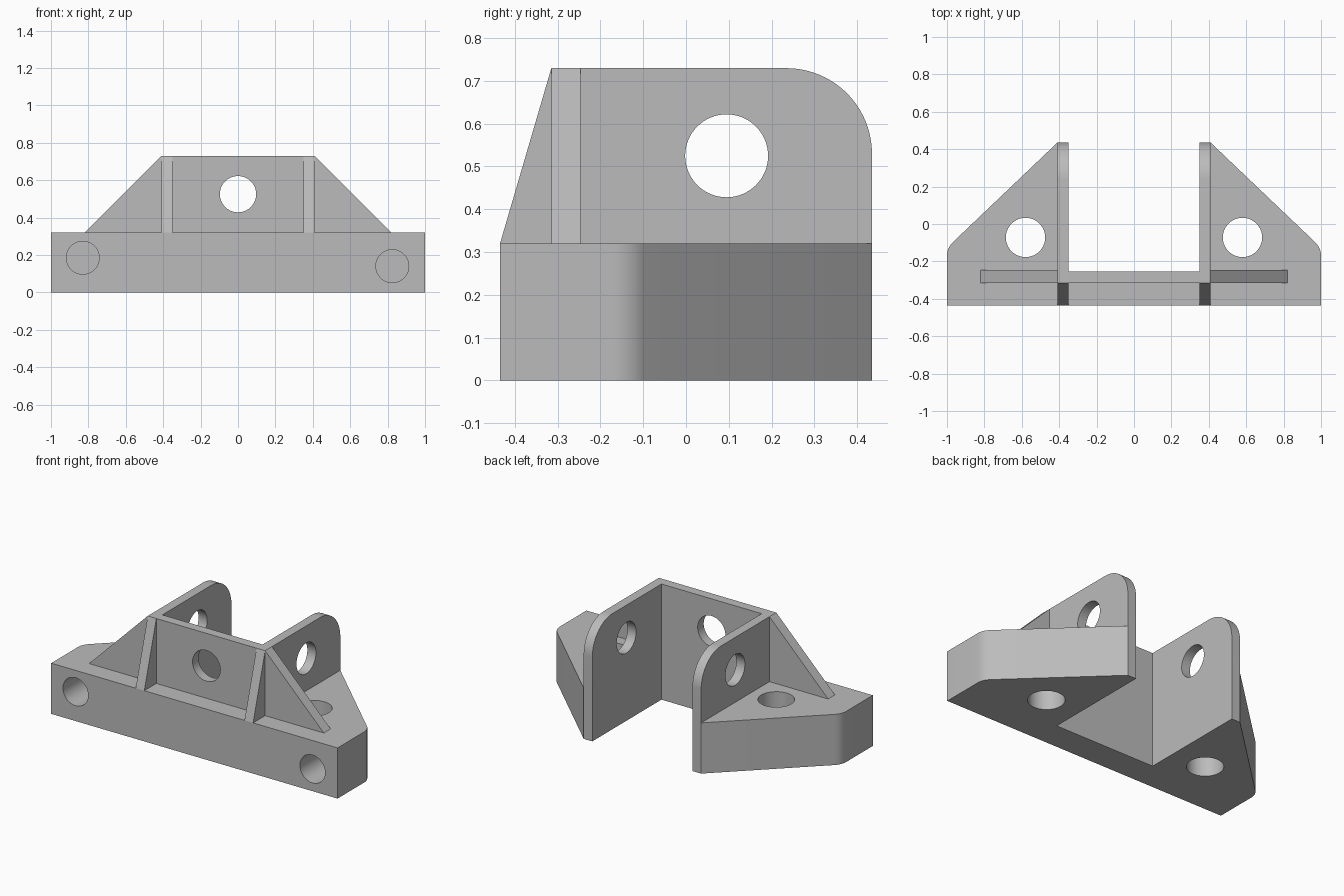
import bpy, bmesh, math
from mathutils import Vector

cube = bpy.data.objects.get("Cube")
if cube:
    bpy.data.objects.remove(cube)

grey = bpy.data.materials.new("plain grey")
grey.use_nodes = True
grey.diffuse_color = (0.5, 0.5, 0.5, 1)
grey.node_tree.nodes["Principled BSDF"].inputs["Base Color"].default_value = (0.5, 0.5, 0.5, 1)

BASE_TOP, TOP = 0.32, 0.73
FRONT, BACK = -0.435, 0.435
INNER, OUTER = 0.35, 0.41          # side plate faces in x
WALL_FRONT, WALL_BACK = -0.315, -0.255
HOLE_Z, HOLE_R = 0.525, 0.097


def place(axis, a, b, t):
    """Turn a profile point (a, b) and a depth t along axis into a position."""
    return {"X": Vector((t, a, b)), "Y": Vector((a, t, b)), "Z": Vector((a, b, t))}[axis]


def prism(name, axis, profile, start, end):
    """Extrude a flat profile along one axis."""
    bm = bmesh.new()
    face = bm.faces.new([bm.verts.new(place(axis, a, b, start)) for a, b in profile])
    new = bmesh.ops.extrude_face_region(bm, geom=[face])["geom"]
    verts = [v for v in new if isinstance(v, bmesh.types.BMVert)]
    bmesh.ops.translate(bm, verts=verts, vec=place(axis, 0, 0, end - start))
    bmesh.ops.recalc_face_normals(bm, faces=bm.faces)
    mesh = bpy.data.meshes.new(name)
    bm.to_mesh(mesh)
    bm.free()
    mesh.materials.append(grey)
    obj = bpy.data.objects.new(name, mesh)
    bpy.context.collection.objects.link(obj)
    return obj


def arc(a, b, r, start, end, steps):
    angles = [math.radians(start + (end - start) * i / steps) for i in range(steps + 1)]
    return [(a + r * math.cos(t), b + r * math.sin(t)) for t in angles]


def drill(obj, axis, a, b, r, start, end):
    """Cut a round hole and remove the cutter."""
    cutter = prism("drill", axis, arc(a, b, r, 0, 360, 64)[:-1], start, end)
    mod = obj.modifiers.new("hole", "BOOLEAN")
    mod.operation, mod.object, mod.solver = "DIFFERENCE", cutter, "EXACT"
    bpy.context.view_layer.objects.active = obj
    bpy.ops.object.modifier_apply(modifier=mod.name)
    bpy.data.objects.remove(cutter)


def smooth(obj):
    bpy.ops.object.select_all(action="DESELECT")
    obj.select_set(True)
    bpy.context.view_layer.objects.active = obj
    bpy.ops.object.shade_smooth_by_angle(angle=math.radians(30))


# Base: notched block with slanted back sides and softened corners
half = [(1, FRONT)] + arc(0.9, -0.17, 0.1, 0, 45, 6)
half += [(OUTER, BACK), (INNER, BACK), (INNER, WALL_BACK)]
base = prism("base", "Z", half + [(-x, y) for x, y in reversed(half)], 0, BASE_TOP)
for x in (-0.58, 0.58):
    drill(base, "Z", x, -0.072, 0.105, -0.1, 0.5)
# Blind bolt holes in the front, at two heights
for x, z in ((-0.83, 0.185), (0.825, 0.14)):
    drill(base, "Y", x, z, 0.088, FRONT - 0.1, FRONT + 0.26)

# Cross wall joining the side plates
wall = prism("cross_wall", "Y", [(-INNER, BASE_TOP), (INNER, BASE_TOP), (INNER, TOP), (-INNER, TOP)],
             WALL_FRONT, WALL_BACK)
drill(wall, "Y", 0, HOLE_Z, HOLE_R, -0.5, 0)
parts = [base, wall]

for side, s in (("right", -1), ("left", 1)):
    # Side plate with a rounded back corner and a pin hole
    outline = [(WALL_FRONT, BASE_TOP), (BACK, BASE_TOP)]
    outline += arc(BACK - 0.2, TOP - 0.2, 0.2, 0, 90, 20) + [(WALL_FRONT, TOP)]
    plate = prism(side + "_side_plate", "X", outline, s * INNER, s * OUTER)
    drill(plate, "X", 0.095, HOLE_Z, HOLE_R, s * 0.2, s * 0.6)
    # Front rib leaning against the wall
    rib = prism(side + "_front_rib", "X",
                [(FRONT, BASE_TOP), (WALL_FRONT, BASE_TOP), (WALL_FRONT, TOP)], s * INNER, s * OUTER)
    # Triangular gusset on the outside
    gusset = prism(side + "_gusset", "Y",
                   [(s * OUTER, BASE_TOP), (s * 0.82, BASE_TOP), (s * OUTER, TOP)], WALL_FRONT, -0.247)
    parts += [plate, rib, gusset]

for part in parts:
    smooth(part)
